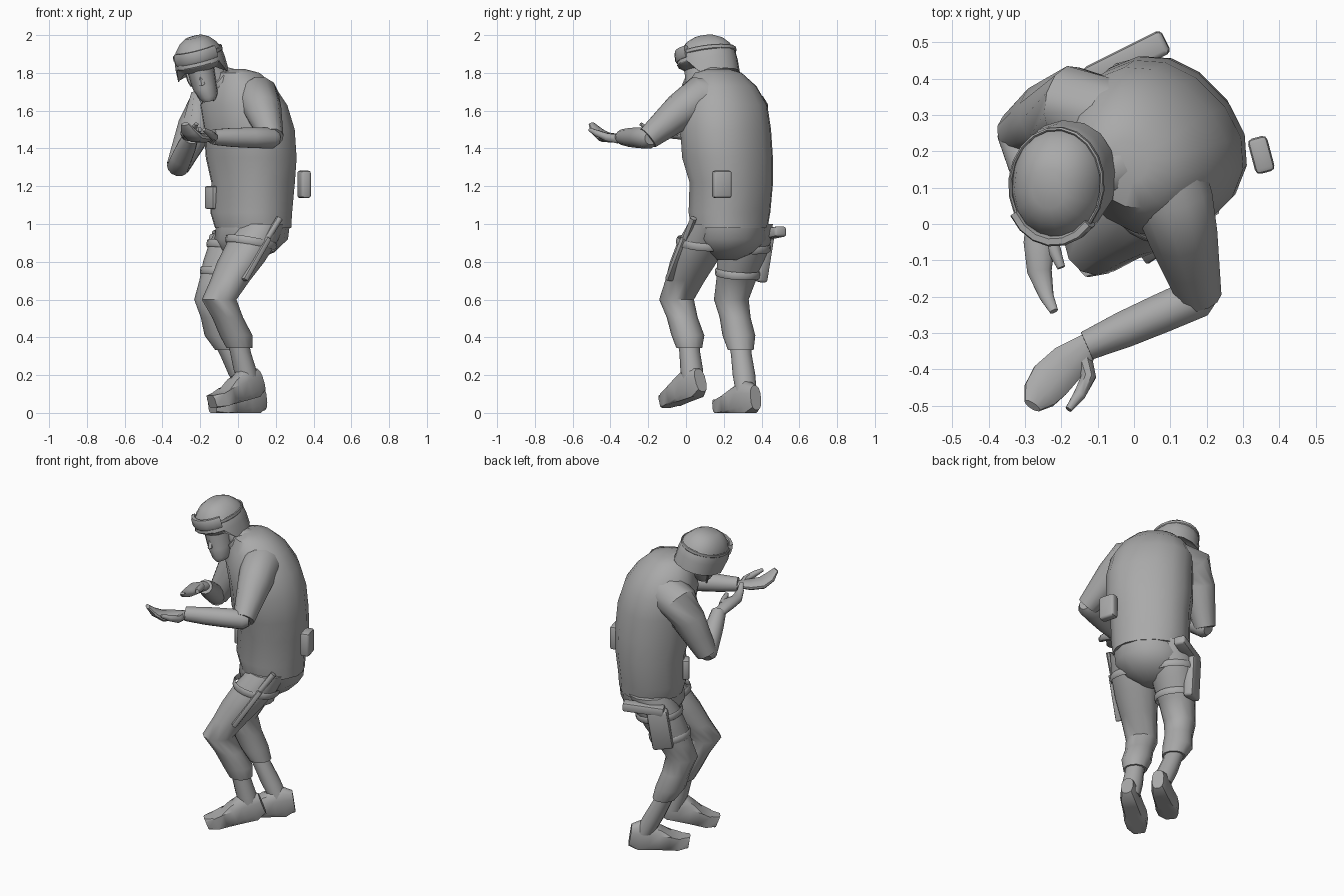
import bpy, bmesh, math
from mathutils import Vector, Matrix, Euler

default_cube = bpy.data.objects.get("Cube")
if default_cube:
    bpy.data.objects.remove(default_cube)

grey = bpy.data.materials.new("plain_grey")
grey.use_nodes = True
grey.diffuse_color = (0.4, 0.4, 0.4, 1)
grey.node_tree.nodes["Principled BSDF"].inputs["Base Color"].default_value = grey.diffuse_color


def finish(name, bm, matrix):
    bmesh.ops.recalc_face_normals(bm, faces=bm.faces)
    bm.transform(matrix)
    mesh = bpy.data.meshes.new(name)
    bm.to_mesh(mesh)
    bm.free()
    mesh.materials.append(grey)
    obj = bpy.data.objects.new(name, mesh)
    bpy.context.collection.objects.link(obj)
    bpy.ops.object.select_all(action="DESELECT")
    obj.select_set(True)
    bpy.context.view_layer.objects.active = obj
    bpy.ops.object.shade_smooth_by_angle(angle=math.radians(45))


def loft(name, rings, axis=None, flat=1, sides=12, square=1, closed=False, matrix=Matrix(), tweak=None):
    """Skin rings of (centre, half width); half depth is the width times flat.
    With an axis the rings lie level, otherwise they stand across the path."""
    bm = bmesh.new()
    centres = [Vector(centre) for centre, width in rings]
    last = len(centres) - 1
    rows = []
    for i, (centre, width) in enumerate(rings):
        if axis:
            side = Vector(axis).normalized()
            other = Vector((-side.y, side.x, 0))
        else:
            after = centres[(i + 1) % len(centres)] if closed else centres[min(i + 1, last)]
            before = centres[i - 1] if closed else centres[max(i - 1, 0)]
            path = (after - before).normalized()
            upright = abs(path.z) > 0.93
            side = path.cross(Vector((0, upright, not upright))).normalized()
            other = side.cross(path)
        row = []
        for k in range(sides):
            turn = math.tau * (k + 0.5) / sides
            c, s = (math.copysign(abs(q) ** square, q) for q in (math.cos(turn), math.sin(turn)))
            row.append(bm.verts.new(centres[i] + width * (side * c + other * s * flat)))
        rows.append(row)
    for low, high in zip(rows, rows[1:] + (rows[:1] if closed else [])):
        for k in range(sides):
            bm.faces.new((low[k - 1], low[k], high[k], high[k - 1]))
    if not closed:
        bm.faces.new(rows[0])
        bm.faces.new(rows[-1])
    if tweak:
        for vert in bm.verts:
            tweak(vert)
    finish(name, bm, matrix)


def spread(start, end, widths):
    """Rings evenly spaced on a straight line, one for each width."""
    start, end = Vector(start), Vector(end)
    return [(start.lerp(end, i / (len(widths) - 1)), width) for i, width in enumerate(widths)]


def box(name, size, matrix):
    bm = bmesh.new()
    bmesh.ops.create_cube(bm, size=1, matrix=Matrix.Diagonal((*size, 1)))
    bmesh.ops.bevel(bm, geom=bm.edges[:], offset=min(size) / 4, segments=2, profile=0.5, affect="EDGES")
    finish(name, bm, matrix)


def place(spot, *degrees):
    return Matrix.Translation(spot) @ Euler([math.radians(d) for d in degrees]).to_matrix().to_4x4()


def along(start, end):
    """Frame midway between two points whose z axis runs from start to end."""
    start, end = Vector(start), Vector(end)
    return Matrix.Translation((start + end) / 2) @ (end - start).to_track_quat("Z", "Y").to_matrix().to_4x4()


def hoop(radius, stretch, height, width, count=20):
    turns = [math.tau * i / count for i in range(count)]
    return [((radius * math.cos(t), radius * stretch * math.sin(t), height), width) for t in turns]


# Jacket and trousers seat, turned to face front right
ACROSS = (1, -1, 0)
loft("jacket", [((.08, .23, .98), .21), ((.07, .23, 1.06), .225), ((.08, .24, 1.22), .23), ((.07, .22, 1.35), .25),
                ((.06, .21, 1.5), .25), ((.03, .2, 1.63), .24), ((.01, .19, 1.73), .19), ((-.01, .17, 1.8), .13),
                ((-.02, .17, 1.82), .06)],
     ACROSS, flat=.87, sides=16, square=.9)
loft("trouser_seat", [((.08, .23, 1), .205), ((.07, .23, .92), .205), ((.05, .23, .85), .15), ((.04, .22, .81), .06)],
     ACROSS, flat=.9)
loft("collar", spread((-.02, .17, 1.7), (-.11, .13, 1.78), (.12, .1, .07)))
loft("neck", spread((-.05, .17, 1.7), (-.17, .13, 1.83), (.07, .06)))


# Legs and boots
def leg(side, hip, knee, hem, ankle, boot_frame):
    thigh = spread(hip, knee, (.12, .132, .125, .105, .092))
    calf = spread(knee, hem, (.092, .082, .087))
    cuff = (Vector(hem).lerp(Vector(ankle), .25), .068)
    loft(side + "_trouser_leg", thigh + calf[1:] + [cuff], ACROSS)
    loft(side + "_boot_shaft", spread(hem, ankle, (.06, .055, .06, .055)), ACROSS)
    foot = spread((-.165, 0, .08), (.17, 0, .03), (.035, .052, .055, .058, .064, .06, .035))

    def shape_foot(vert):
        # High ankle and instep, sloping down to a thin toe, with a level sole
        slope = .18 - .11 * max(0, min(1, vert.co.x / .16 + .45))
        vert.co.z = max(0, min(slope, vert.co.z))

    loft(side + "_boot", foot, flat=1.9, square=.8, matrix=boot_frame, tweak=shape_foot)


leg("left", (.13, .13, 1), (-.1, -.05, .6), (-.01, .01, .41), (.06, .04, .14),
    place((0, -.01, .06), 0, 0, 217) @ place((0, 0, 0), 0, 12, 0))
leg("right", (.02, .34, 1), (-.14, .24, .6), (-.09, .28, .41), (.06, .32, .1), place((0, .27, 0), 0, 0, 217))


# Arms
def arm(side, chest, shoulder, elbow, wrist):
    upper = spread(shoulder, elbow, (.112, .098, .08, .062))
    loft(side + "_upper_sleeve", [(chest, .12)] + upper)
    fore = spread(elbow, wrist, (.058, .056, .052, .042))
    tip = (Vector(elbow) * 1.1 - Vector(wrist) * .1, .035)
    loft(side + "_forearm", [tip] + fore)


arm("left", (.07, .17, 1.64), (.11, .06, 1.67), (.18, -.2, 1.455), (-.13, -.335, 1.46))
arm("right", (-.06, .28, 1.63), (-.18, .325, 1.61), (-.32, .25, 1.3), (-.25, .03, 1.46))

# Hands with cupped fingers and a thumb
loft("left_hand", [((-.12, -.33, 1.46), .035), ((-.18, -.38, 1.455), .055), ((-.23, -.43, 1.46), .06),
                   ((-.26, -.47, 1.49), .05), ((-.28, -.5, 1.53), .025)], flat=.45)
loft("left_thumb", [((-.14, -.36, 1.45), .025), ((-.125, -.42, 1.46), .022), ((-.15, -.47, 1.48), .018),
                    ((-.18, -.51, 1.5), .01)], sides=8)
loft("right_hand", [((-.26, .04, 1.46), .035), ((-.26, -.05, 1.48), .045), ((-.26, -.13, 1.48), .035),
                    ((-.24, -.2, 1.5), .02), ((-.22, -.24, 1.53), .012)], flat=.7)
loft("right_thumb", spread((-.24, -.02, 1.48), (-.2, -.12, 1.5), (.022, .02, .012)), sides=8)

# Head, built upright and then leaned over
HEAD = place((-.2, .115, 1.852), 9, -13, -8)


def lift_brow(vert):
    # Raise the rim over the face
    if vert.co.z < -.05 and vert.co.y < -.04:
        vert.co.z += .075


LEVEL = (1, 0, 0)
dome_angles = [math.radians(a) for a in range(0, 80, 18)]
dome = [((0, 0, .15 * math.sin(a)), .134 * math.cos(a) ** .9) for a in dome_angles]
loft("helmet", [((0, 0, -.03), .1), ((0, 0, -.07), .136)] + dome, LEVEL, flat=1.2, sides=16, square=.9,
     matrix=HEAD, tweak=lift_brow)
loft("face", [((.01, -.08, -.195), .035), ((.01, -.07, -.17), .052), ((0, -.05, -.12), .065), ((0, -.03, 0), .075)],
     LEVEL, flat=1.3, matrix=HEAD)
loft("nose", spread((0, -.11, -.05), (0, -.128, -.1), (.01, .018)), LEVEL, flat=1.4, sides=6, matrix=HEAD)
for name, sign in (("left", 1), ("right", -1)):
    loft(name + "_ear", spread((sign * .08, .01, -.04), (sign * .075, 0, -.11), (.012, .014, .007)),
         LEVEL, flat=1.7, sides=8, matrix=HEAD)
    loft(name + "_chin_strap", spread((sign * .09, .02, -.05), (sign * .03, -.08, -.2), (.006, .006)),
         sides=6, matrix=HEAD)

# Goggles follow the front of the strap hoop
band = hoop(.13, 1.2, .055, .005)
loft("goggle_strap", band, flat=2.5, sides=6, square=.6, closed=True, matrix=HEAD)
loft("goggles", [(centre, .015) for centre, width in band if centre[1] < -.08], flat=2.2, sides=8, square=.6,
     matrix=HEAD)

# Pouches, holster with pistol, and knife
box("left_belt_pouch", (.055, .1, .145), place((.35, .19, 1.21), 0, 0, 15))
box("right_belt_pouch", (.04, .08, .12), place((-.14, .2, 1.14), 0, 0, 35))
box("holster", (.12, .06, .25), place((-.1, .4, .82), -6, 8, 28))
box("pistol", (.07, .055, .24), along((-.12, .4, .94), (.08, .5, .96)))
box("knife_sheath", (.06, .03, .27), along((.03, -.08, .71), (.15, 0, .92)))
loft("knife_handle", spread((.14, -.01, .9), (.22, .04, 1.03), (.018, .018)), sides=8)

# Thigh straps
for name, spot, radius, lean in (("left_upper", (.07, .085, .9), .133, 10), ("right_upper", (-.03, .31, .88), .133, 8),
                                 ("right_lower", (-.08, .275, .74), .117, 8)):
    loft(name + "_strap", hoop(radius, 1, 0, .005), flat=4, sides=6, square=.6, closed=True,
         matrix=place(spot, -lean / 2, lean, 0))
